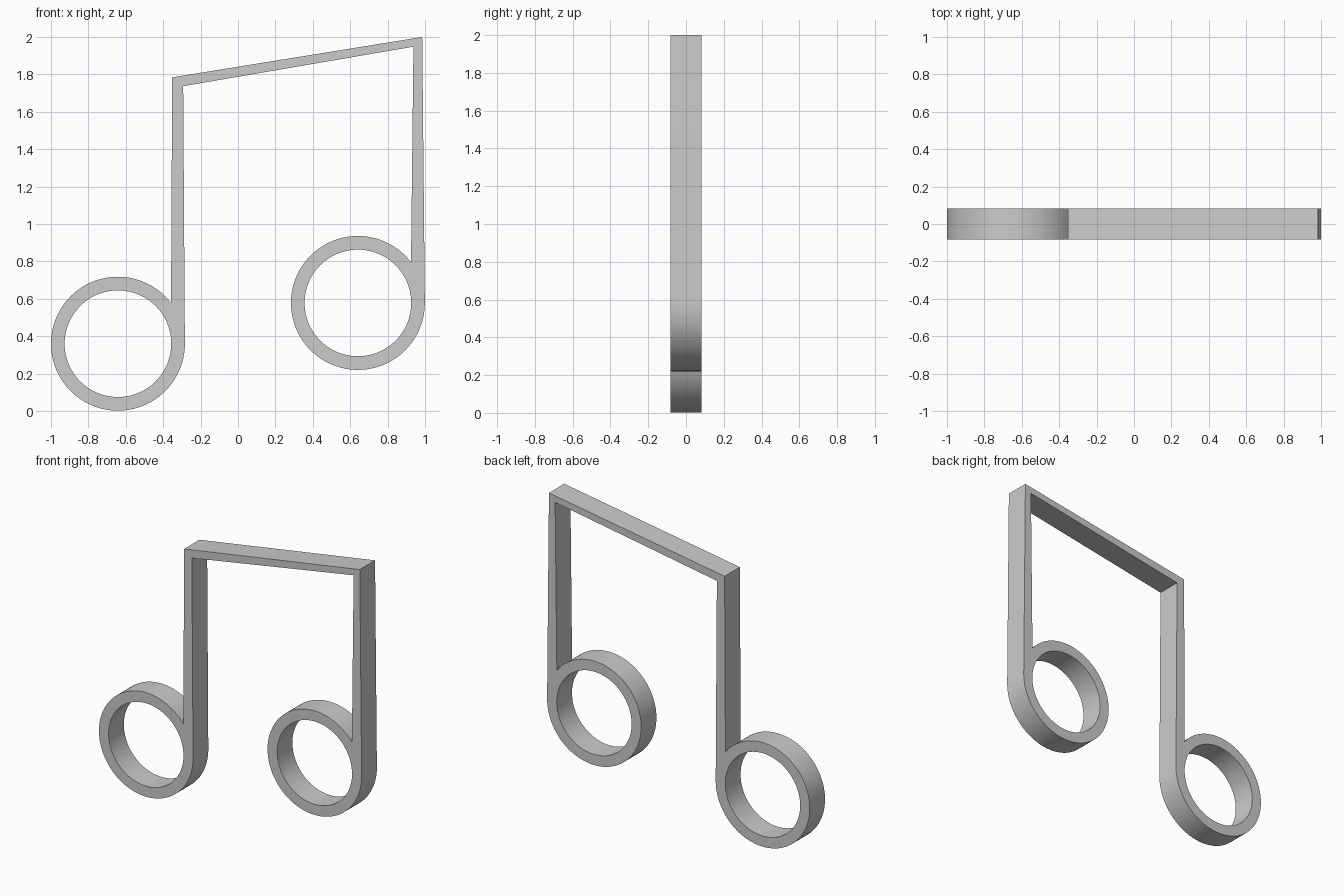
import bpy, bmesh
from math import sin, cos, acos, pi, radians

if "Cube" in bpy.data.objects:
    bpy.data.objects.remove(bpy.data.objects["Cube"])

R_OUT, R_IN, HALF_DEPTH = 0.358, 0.285, 0.083
LEFT, RIGHT = (-0.642, 0.360), (0.641, 0.578)


def arc(center, r, a0, a1, n):
    return [(center[0] + r * cos(a0 + (a1 - a0) * i / n),
             center[1] + r * sin(a0 + (a1 - a0) * i / n)) for i in range(n + 1)]


def add_loop(curve, pts):
    s = curve.splines.new('POLY')
    s.points.add(len(pts) - 1)
    for p, (x, z) in zip(s.points, pts):
        p.co = (x, z, 0, 1)
    s.use_cyclic_u = True


curve = bpy.data.curves.new("beamed_note", 'CURVE')
curve.dimensions = '2D'
curve.fill_mode = 'BOTH'
curve.extrude = HALF_DEPTH

# outer silhouette: left ring, inside of stems and beam, right ring, outside back
join = acos(0.284 / R_OUT)
outline = arc(LEFT, R_OUT, join, 2 * pi, 80)
outline += [(-0.293, 1.737), (0.938, 1.948)]
outline += arc(RIGHT, R_OUT, join, 2 * pi, 80)
outline += [(0.985, 2.0), (-0.352, 1.784)]
add_loop(curve, outline)

# ring openings
for c in (LEFT, RIGHT):
    add_loop(curve, arc(c, R_IN, 0, 2 * pi, 88)[:-1])

note = bpy.data.objects.new("beamed_note", curve)
bpy.context.collection.objects.link(note)
note.rotation_euler.x = pi / 2
bpy.context.view_layer.objects.active = note
note.select_set(True)
bpy.ops.object.convert(target='MESH')
bpy.ops.object.transform_apply(location=False, rotation=True, scale=False)

# weld caps to walls and tidy normals
note = bpy.context.object
bm = bmesh.new()
bm.from_mesh(note.data)
bmesh.ops.remove_doubles(bm, verts=bm.verts, dist=1e-4)
bmesh.ops.recalc_face_normals(bm, faces=bm.faces)
bm.to_mesh(note.data)
bm.free()
bpy.ops.object.shade_smooth_by_angle(angle=radians(30))
